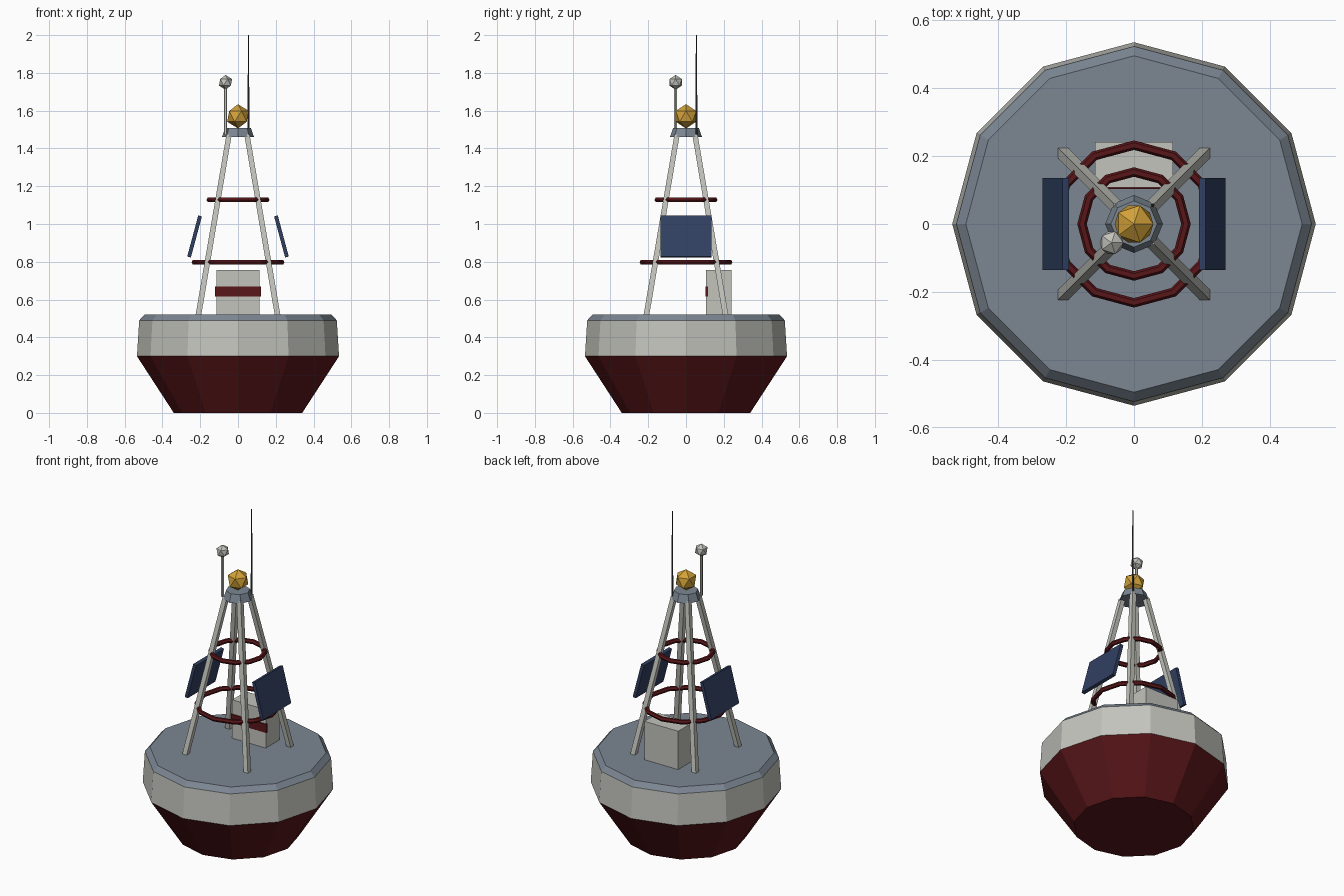
import bpy, bmesh, math
from mathutils import Vector, Matrix

if "Cube" in bpy.data.objects:
    bpy.data.objects.remove(bpy.data.objects["Cube"])


def material(name, r, g, b):
    m = bpy.data.materials.new(name)
    m.diffuse_color = (r, g, b, 1)
    m.use_nodes = True
    m.node_tree.nodes["Principled BSDF"].inputs["Base Color"].default_value = m.diffuse_color
    return m


RED = material("red_paint", 0.10, 0.008, 0.01)
CREAM = material("pale_paint", 0.55, 0.55, 0.51)
SLATE = material("slate_deck", 0.20, 0.24, 0.29)
NAVY = material("solar_navy", 0.03, 0.05, 0.12)
AMBER = material("amber_lens", 0.65, 0.36, 0.04)
DARK = material("dark_metal", 0.06, 0.06, 0.065)


def finish(name, bm, *mats):
    bmesh.ops.recalc_face_normals(bm, faces=bm.faces)
    me = bpy.data.meshes.new(name)
    bm.to_mesh(me)
    bm.free()
    for m in mats:
        me.materials.append(m)
    ob = bpy.data.objects.new(name, me)
    bpy.context.collection.objects.link(ob)
    return ob


def lathe(name, profile, sides, mats, bands=None, x=0, y=0):
    """Closed stack of flat rings; bands gives a material index per band."""
    bm = bmesh.new()
    rings = []
    for r, z in profile:
        rings.append([bm.verts.new((x + r * math.cos(math.tau * i / sides),
                                    y + r * math.sin(math.tau * i / sides), z))
                      for i in range(sides)])
    for k in range(len(rings) - 1):
        for i in range(sides):
            j = (i + 1) % sides
            f = bm.faces.new((rings[k][i], rings[k][j], rings[k + 1][j], rings[k + 1][i]))
            f.material_index = bands[k] if bands else 0
    bm.faces.new(rings[0]).material_index = bands[0] if bands else 0
    bm.faces.new(rings[-1]).material_index = bands[-1] if bands else 0
    return finish(name, bm, *mats)


def box(name, centre, size, mat, tilt_y=0):
    bm = bmesh.new()
    m = Matrix.Translation(centre) @ Matrix.Rotation(tilt_y, 4, 'Y') @ Matrix.Diagonal((*size, 1))
    bmesh.ops.create_cube(bm, size=1, matrix=m)
    return finish(name, bm, mat)


def ball(name, centre, radius, mat):
    bm = bmesh.new()
    bmesh.ops.create_icosphere(bm, subdivisions=1, radius=radius,
                               matrix=Matrix.Translation(centre))
    return finish(name, bm, mat)


def ring(name, radius, thickness, z):
    bpy.ops.mesh.primitive_torus_add(major_radius=radius, minor_radius=thickness,
                                     major_segments=12, minor_segments=6, location=(0, 0, z))
    ob = bpy.context.object
    ob.name = name
    ob.data.materials.append(RED)
    for p in ob.data.polygons:
        p.use_smooth = False


def leg(name, sx, sy):
    """Square bar leaning in towards the lamp platform."""
    bm = bmesh.new()
    bmesh.ops.create_cube(bm, size=1)
    for v in bm.verts:
        low = v.co.z < 0
        c, half, z = (0.21, 0.015, 0.515) if low else (0.047, 0.014, 1.475)
        v.co = Vector((sx * c + 2 * half * v.co.x, sy * c + 2 * half * v.co.y, z))
    finish(name, bm, CREAM)


# Float: red bottom, pale band, slate deck
lathe("float_hull", [(0.34, 0), (0.535, 0.30), (0.523, 0.49), (0.495, 0.52)], 12,
      (RED, CREAM, SLATE), (0, 1, 2))

# Tower legs and hoops
for sx, side in ((-1, "left"), (1, "right")):
    for sy, end in ((-1, "front"), (1, "back")):
        leg(f"leg_{end}_{side}", sx, sy)
ring("lower_hoop", 0.232, 0.014, 0.798)
ring("upper_hoop", 0.153, 0.014, 1.128)

# Solar panels on both sides
for s, side in ((-1, "left"), (1, "right")):
    box(f"solar_panel_{side}", (s * 0.23, 0, 0.934), (0.02, 0.272, 0.225), NAVY,
        -s * math.radians(15))

# Equipment box with stripe
box("equipment_box", (0, 0.174, 0.637), (0.23, 0.134, 0.24), CREAM)
box("box_stripe", (0, 0.11, 0.643), (0.242, 0.014, 0.054), RED)

# Lamp platform and lamp
lathe("lamp_platform", [(0.085, 1.46), (0.068, 1.508)], 8, (SLATE,))
ball("lamp", (0, 0, 1.57), 0.064, AMBER)

# Sensor on a post, and whip antenna
lathe("sensor_post", [(0.009, 1.47), (0.009, 1.73)], 6, (CREAM,), x=-0.066, y=-0.055)
ball("sensor_ball", (-0.066, -0.055, 1.75), 0.039, CREAM)
lathe("whip_antenna", [(0.006, 1.47), (0.003, 2.0)], 5, (DARK,), x=0.055, y=0.055)
